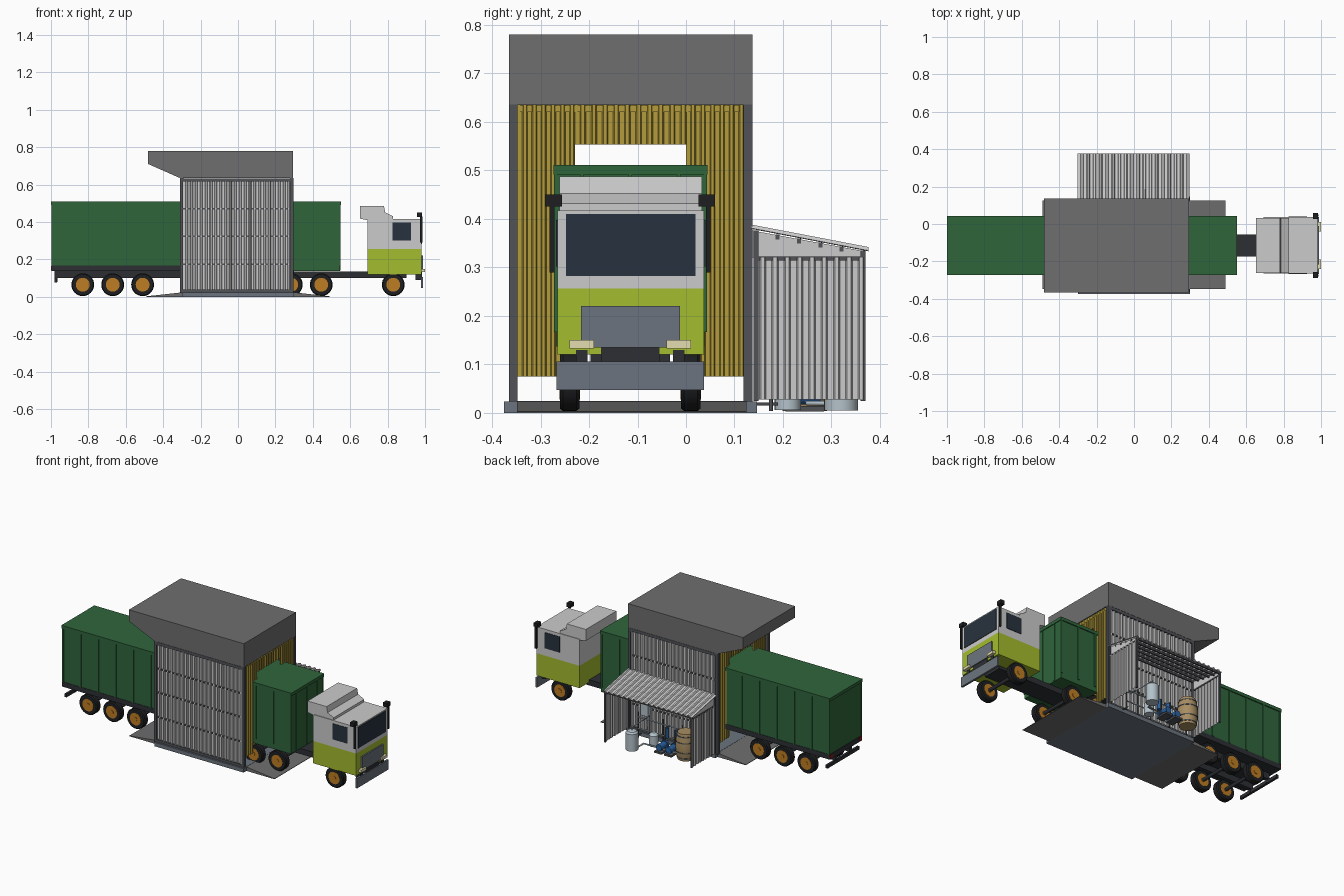
import bpy, bmesh, math
from mathutils import Matrix

if "Cube" in bpy.data.objects:
    bpy.data.objects.remove(bpy.data.objects["Cube"])

YC = -0.115  # centre line of truck and bay

def col(name, h):
    m = bpy.data.materials.new(name)
    c = [int(h[i:i + 2], 16) / 255 for i in (0, 2, 4)]
    m.diffuse_color = [((v + 0.055) / 1.055) ** 2.4 for v in c] + [1]
    m.use_nodes = True
    m.node_tree.nodes["Principled BSDF"].inputs["Base Color"].default_value = m.diffuse_color
    return m

ROOF = col("roof_grey", "6E6E6E"); FRAME = col("frame_grey", "505256"); SHEET = col("sheet", "C4C4C4")
YEL = col("curtain", "B39C3C"); GREEN = col("green", "2F653B"); LIME = col("lime", "A4BC2E")
CAB = col("cab_grey", "C2C2C2"); BLACK = col("rubber", "1E1F21"); DARK = col("chassis", "2C2F33")
GLASS = col("glass", "27323E"); ORANGE = col("hub", "BE7D23"); SLATE = col("slate", "6C747E")
CREAM = col("lamp", "E4DCB0"); RED = col("red", "8A1818"); WOOD = col("barrel", "A88D62")
TANK = col("tank", "B4C2CA"); BLUE = col("pump", "2A62A4")

def mesh(name, verts, faces, mat):
    me = bpy.data.meshes.new(name)
    me.from_pydata(verts, [], faces)
    bm = bmesh.new(); bm.from_mesh(me)
    bmesh.ops.recalc_face_normals(bm, faces=bm.faces)
    bm.to_mesh(me); bm.free()
    ob = bpy.data.objects.new(name, me)
    bpy.context.collection.objects.link(ob)
    if mat: me.materials.append(mat)
    return ob

def prism(name, prof, y0, y1, mat):
    """Extrude an (x, z) profile along y."""
    n = len(prof)
    v = [(x, y, z) for y in (y0, y1) for x, z in prof]
    f = [list(range(n)), list(range(n, 2 * n))] + [[i, (i + 1) % n, (i + 1) % n + n, i + n] for i in range(n)]
    return mesh(name, v, f, mat)

def box(name, x0, x1, y0, y1, z0, z1, mat):
    return prism(name, [(x0, z0), (x1, z0), (x1, z1), (x0, z1)], y0, y1, mat)

def lathe(name, prof, loc, mat, axis='z', n=28):
    """Revolve an (r, h) profile."""
    v, f, m = [], [], len(prof)
    for i in range(n):
        a = 2 * math.pi * i / n
        v += [(r * math.cos(a), r * math.sin(a), h) for r, h in prof]
    for i in range(n):
        j = (i + 1) % n
        f += [[i * m + k, j * m + k, j * m + k + 1, i * m + k + 1] for k in range(m - 1)]
    f += [[i * m for i in range(n)], [i * m + m - 1 for i in range(n)]]
    ob = mesh(name, v, f, mat)
    rot = {'z': Matrix(), 'y': Matrix.Rotation(math.pi / 2, 4, 'X'), 'x': Matrix.Rotation(math.pi / 2, 4, 'Y')}[axis]
    ob.data.transform(rot)
    ob.location = loc
    ob.data.shade_smooth()
    ob.data.set_sharp_from_angle(angle=math.radians(35))
    return ob

def cyl(name, r, h, loc, mat, axis='z', n=20):
    return lathe(name, [(r, -h / 2), (r, h / 2)], loc, mat, axis, n)

def corrugated(name, u0, u1, ribs, depth, point, mat):
    """Trapezoid sheet: point(u, d) returns its two end points."""
    p = (u1 - u0) / ribs
    us = [(u0 + p * (i + t), d) for i in range(ribs) for t, d in ((0, 0), (.5, 0), (.62, depth), (.88, depth))] + [(u1, 0)]
    v = [q for u, d in us for q in point(u, d)]
    ob = mesh(name, v, [[2 * i, 2 * i + 2, 2 * i + 3, 2 * i + 1] for i in range(len(us) - 1)], mat)
    s = ob.modifiers.new("thick", 'SOLIDIFY'); s.thickness = 0.002; s.offset = 0
    return ob

def pipe(name, pts, r, mat):
    c = bpy.data.curves.new(name, 'CURVE'); c.dimensions = '3D'
    c.bevel_depth = r; c.bevel_resolution = 2; c.use_fill_caps = True
    s = c.splines.new('POLY'); s.points.add(len(pts) - 1)
    for p, q in zip(s.points, pts): p.co = (*q, 1)
    ob = bpy.data.objects.new(name, c); bpy.context.collection.objects.link(ob)
    c.materials.append(mat)

# Bay floor and ramps
box("bay_floor", -0.3, 0.3, -0.363, 0.135, 0, 0.025, SLATE)
for y in (-0.369, 0.14):
    box("floor_kerb", -0.3, 0.3, y - 0.006, y + 0.006, 0, 0.024, SLATE)
for s in (-1, 1):
    prism("ramp", [(s * 0.3, 0), (s * 0.3, 0.024), (s * 0.49, 0.003), (s * 0.49, 0)], -0.348, 0.125, ROOF)

# Bay roof with sloping canopy
prism("bay_roof", [(-0.48, 0.78), (0.295, 0.78), (0.295, 0.635), (-0.31, 0.635), (-0.48, 0.71)], -0.365, 0.137, ROOF)

# Bay side walls
for y, s in ((-0.356, -1), (0.128, 1)):
    for x in (-0.302, 0.287):
        box("bay_post", x - 0.009, x + 0.009, y - 0.009, y + 0.009, 0.02, 0.636, FRAME)
    for z in (0.03, 0.625):
        box("bay_beam", -0.3, 0.287, y - 0.009, y + 0.009, z - 0.009, z + 0.009, FRAME)
    for z in (0.175, 0.325, 0.47):
        box("bay_rail", -0.3, 0.287, y - 0.006, y + 0.006, z - 0.004, z + 0.004, FRAME)
    corrugated("wall_sheet", -0.294, 0.279, 22, 0.008 * s,
               lambda u, d: [(u, y - 0.002 * s + d, 0.03), (u, y - 0.002 * s + d, 0.63)], SHEET)

# Yellow end curtains with a gap for the vehicle
for s in (-1, 1):
    x = s * 0.284 - (0.008 if s < 0 else 0)
    for a, b, z, n in ((-0.347, -0.23, 0.075, 6), (-0.23, 0.0, 0.553, 10), (0.0, 0.119, 0.075, 6)):
        corrugated("end_curtain", a, b, n, s * 0.006, lambda u, d: [(x + d, u, z), (x + d, u, 0.636)], YEL)
    box("curtain_rail", x - 0.004, x + 0.004, -0.347, 0.119, 0.62, 0.634, YEL)

# Lean-to shed
def shed_z(y): return 0.38 - (y - 0.137) * 0.045 / 0.235
corrugated("shed_roof", -0.303, 0.297, 18, 0.007,
           lambda u, d: [(u, 0.135, shed_z(0.135) + d), (u, 0.376, shed_z(0.376) + d)], SHEET)
for i in range(6):
    y = 0.145 + i * 0.044
    box("roof_purlin", -0.295, 0.29, y - 0.004, y + 0.004, shed_z(y) - 0.012, shed_z(y) - 0.002, FRAME)
for x, s in ((-0.294, -1), (0.288, 1)):
    corrugated("shed_side", 0.139, 0.368, 9, s * 0.006, lambda u, d: [(x + d, u, 0.028), (x + d, u, 0.32)], SHEET)
    mesh("shed_gable", [(x, 0.137, 0.32), (x, 0.37, 0.32), (x, 0.37, 0.333), (x, 0.137, 0.376)], [[0, 1, 2, 3]], SHEET)
    for y in (0.144, 0.365):
        box("shed_post", x - 0.005, x + 0.005, y - 0.005, y + 0.005, 0.025, shed_z(y) - 0.003, FRAME)
    box("shed_rail", x - 0.004, x + 0.004, 0.14, 0.368, 0.314, 0.322, FRAME)

# Wash equipment
lathe("barrel", [(0.046, 0.004), (0.054, 0.045), (0.057, 0.085), (0.054, 0.125), (0.046, 0.168)], (-0.17, 0.245, 0), WOOD)
for z, r in ((0.02, 0.051), (0.055, 0.0565), (0.115, 0.0565), (0.15, 0.051)):
    cyl("barrel_hoop", r, 0.006, (-0.17, 0.245, z), FRAME, n=28)
lathe("large_tank", [(0.035, 0.005), (0.035, 0.108), (0.026, 0.118), (0.012, 0.121)], (0.14, 0.32, 0), TANK)
lathe("small_tank", [(0.027, 0.006), (0.027, 0.07), (0.012, 0.085)], (0.07, 0.21, 0), TANK)
for x in (-0.075, -0.01):
    box("pump_base", x - 0.025, x + 0.025, 0.205, 0.285, 0.003, 0.014, FRAME)
    cyl("pump_motor", 0.019, 0.055, (x, 0.25, 0.036), BLUE, 'y')
    cyl("pump_head", 0.024, 0.014, (x, 0.215, 0.036), BLUE, 'y')
    cyl("filter", 0.013, 0.06, (x, 0.2, 0.1), BLUE)
    pipe("pump_riser", [(x, 0.215, 0.05), (x, 0.215, 0.13), (x, 0.175, 0.13)], 0.004, FRAME)
for z in (0.06, 0.13):
    pipe("manifold", [(-0.22, 0.175, z), (0.2, 0.175, z)], 0.004, TANK)
for x in (-0.22, -0.1, 0.03, 0.12, 0.2):
    pipe("pipe_stand", [(x, 0.175, 0.004), (x, 0.175, 0.16)], 0.004, FRAME)
pipe("tank_pipe", [(0.14, 0.32, 0.11), (0.14, 0.32, 0.14), (0.14, 0.175, 0.14), (0.14, 0.175, 0.06)], 0.004, TANK)
pipe("supply_pipe", [(-0.13, 0.25, 0.02), (0.11, 0.25, 0.02), (0.11, 0.32, 0.02)], 0.005, TANK)
pipe("floor_pipe", [(0.2, 0.14, 0.018), (0.2, 0.19, 0.018)], 0.003, FRAME)
box("control_box", 0.14, 0.19, 0.14, 0.165, 0.14, 0.21, TANK)

# Trailer
box("trailer_body", -0.995, 0.545, -0.267, 0.038, 0.16, 0.505, GREEN)
box("trailer_nose", 0.25, 0.545, -0.267, 0.038, 0.137, 0.162, GREEN)
box("trailer_top_rim", -1.0, 0.55, -0.273, 0.044, 0.492, 0.511, GREEN)
box("trailer_sill", -0.998, 0.25, -0.269, 0.04, 0.137, 0.167, DARK)
for i in range(14):
    x = -0.992 + i * 1.534 / 13
    for y in (-0.269, 0.04):
        box("trailer_rib", x - 0.005, x + 0.005, y - 0.003, y + 0.003, 0.167, 0.5, GREEN)
for y in (-0.215, -0.115, -0.015):
    box("front_rib", 0.543, 0.549, y - 0.004, y + 0.004, 0.14, 0.5, GREEN)
for y in (YC - 0.07, YC + 0.07):
    box("trailer_beam", -0.98, 0.3, y - 0.012, y + 0.012, 0.1, 0.14, DARK)
    box("guard_arm", -0.98, -0.965, y - 0.006, y + 0.006, 0.08, 0.14, DARK)
box("rear_guard", -0.982, -0.968, -0.268, 0.038, 0.078, 0.098, DARK)
for y in (-0.255, 0.026):
    box("rear_light", -1.0, -0.99, y - 0.014, y + 0.014, 0.142, 0.165, RED)

# Tractor chassis
box("tractor_frame", 0.2, 0.9, -0.175, -0.055, 0.102, 0.136, DARK)

# Wheels and axles
for x in (-0.83, -0.67, -0.51, 0.285, 0.445, 0.83):
    cyl("axle", 0.01, 0.24, (x, YC, 0.065), DARK, 'y')
    for s in (-1, 1):
        y = YC + s * 0.125
        lathe("tyre", [(0.038, -0.02), (0.056, -0.02), (0.061, -0.014), (0.061, 0.014), (0.056, 0.02), (0.038, 0.02)],
              (x, y, 0.065), BLACK, 'y', 32)
        cyl("hub", 0.037, 0.042, (x, y, 0.065), ORANGE, 'y', 24)
        cyl("hub_cap", 0.013, 0.047, (x, y, 0.065), ORANGE, 'y', 12)

# Cab
box("cab_lower", 0.692, 0.982, -0.265, 0.037, 0.12, 0.256, LIME)
box("cab_upper", 0.692, 0.982, -0.265, 0.037, 0.256, 0.417, CAB)
prism("roof_fairing", [(0.652, 0.487), (0.78, 0.487), (0.787, 0.452), (0.828, 0.432), (0.828, 0.415), (0.692, 0.41), (0.652, 0.418)],
      -0.261, 0.033, CAB)
box("windscreen", 0.975, 0.985, -0.247, 0.02, 0.282, 0.41, GLASS)
for y in (-0.265, 0.037):
    box("side_window", 0.825, 0.925, y - 0.003, y + 0.003, 0.302, 0.398, GLASS)
box("grille", 0.975, 0.99, -0.217, -0.012, 0.135, 0.22, SLATE)
box("tow_plate", 0.96, 0.985, -0.175, -0.055, 0.1, 0.136, DARK)
box("front_bumper", 0.978, 0.99, -0.267, 0.037, 0.047, 0.106, SLATE)
for s in (-1, 1):
    y = YC + s * 0.1
    box("headlamp", 0.975, 1.0, y - 0.025, y + 0.025, 0.133, 0.15, CREAM)
    box("bumper_bracket", 0.95, 0.985, y - 0.012, y + 0.012, 0.09, 0.13, DARK)
    y = YC + s * 0.158
    box("mirror", 0.958, 0.985, y - 0.017, y + 0.017, 0.426, 0.45, BLACK)
    box("mirror_arm", 0.974, 0.986, y - 0.008, y + 0.002, 0.29, 0.43, BLACK) if s < 0 else \
        box("mirror_arm", 0.974, 0.986, y - 0.002, y + 0.008, 0.29, 0.43, BLACK)
